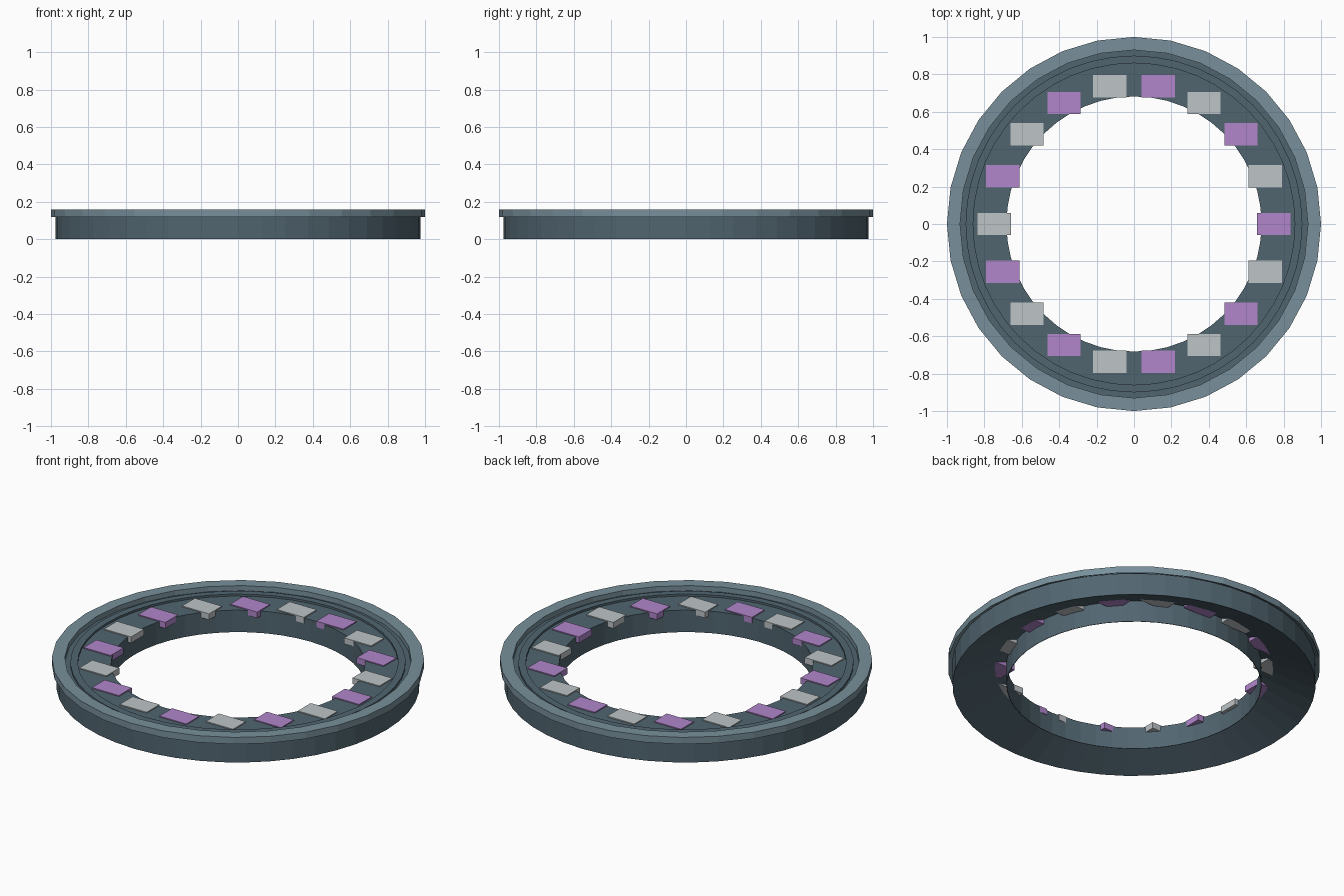
import bpy
import bmesh
from math import sin, cos, radians, tau

cube = bpy.data.objects.get("Cube")
if cube:
    bpy.data.objects.remove(cube, do_unlink=True)


def material(name, rgb):
    """Flat material from 8-bit sRGB values."""
    linear = [((c / 255 + 0.055) / 1.055) ** 2.4 for c in rgb] + [1.0]
    mat = bpy.data.materials.new(name)
    mat.use_nodes = True
    mat.diffuse_color = linear
    mat.node_tree.nodes["Principled BSDF"].inputs["Base Color"].default_value = linear
    return mat


def finish(name, bm, mat):
    bmesh.ops.recalc_face_normals(bm, faces=bm.faces)
    mesh = bpy.data.meshes.new(name)
    bm.to_mesh(mesh)
    bm.free()
    mesh.materials.append(mat)
    obj = bpy.data.objects.new(name, mesh)
    bpy.context.collection.objects.link(obj)
    return obj


def ring(name, inner, outer, bottom, top, sides, mat):
    """Ring with a flat top, upright walls and a hollow, conical underside."""
    skin = 0.003
    profile = [(outer, bottom), (outer, top), (inner, top), (inner, bottom),
               (inner + skin, bottom), (inner + skin, top - skin)]
    bm = bmesh.new()
    loops = []
    for i in range(sides):
        a = tau * i / sides
        loops.append([bm.verts.new((r * cos(a), r * sin(a), z)) for r, z in profile])
    n = len(profile)
    for i in range(sides):
        here, there = loops[i], loops[(i + 1) % sides]
        for j in range(n):
            k = (j + 1) % n
            bm.faces.new((here[j], there[j], there[k], here[k]))
    return finish(name, bm, mat)


def tile(name, centre, size, mat):
    bm = bmesh.new()
    bmesh.ops.create_cube(bm, size=1)
    bmesh.ops.scale(bm, vec=size, verts=bm.verts)
    obj = finish(name, bm, mat)
    obj.location = centre
    return obj


slate = material("dark slate", (81, 101, 112))
blue_grey = material("blue grey", (120, 144, 155))
purple = material("purple", (177, 134, 203))
pale_grey = material("pale grey", (190, 196, 198))

# Main ring, overhanging rim and thin raised inner trim
ring("ring_body", 0.682, 0.975, 0, 0.13, 48, slate)
ring("outer_rim", 0.93, 1.0, 0.12, 0.16, 32, blue_grey)
ring("inner_trim", 0.86, 0.90, 0.12, 0.142, 48, slate)

# Alternating tiles, all square to the axes, around the inner lip
for i in range(18):
    a = radians(20 * i)
    tile(f"tile_{i + 1}", (0.747 * cos(a), 0.747 * sin(a), 0.118),
         (0.177, 0.12, 0.036), pale_grey if i % 2 else purple)
